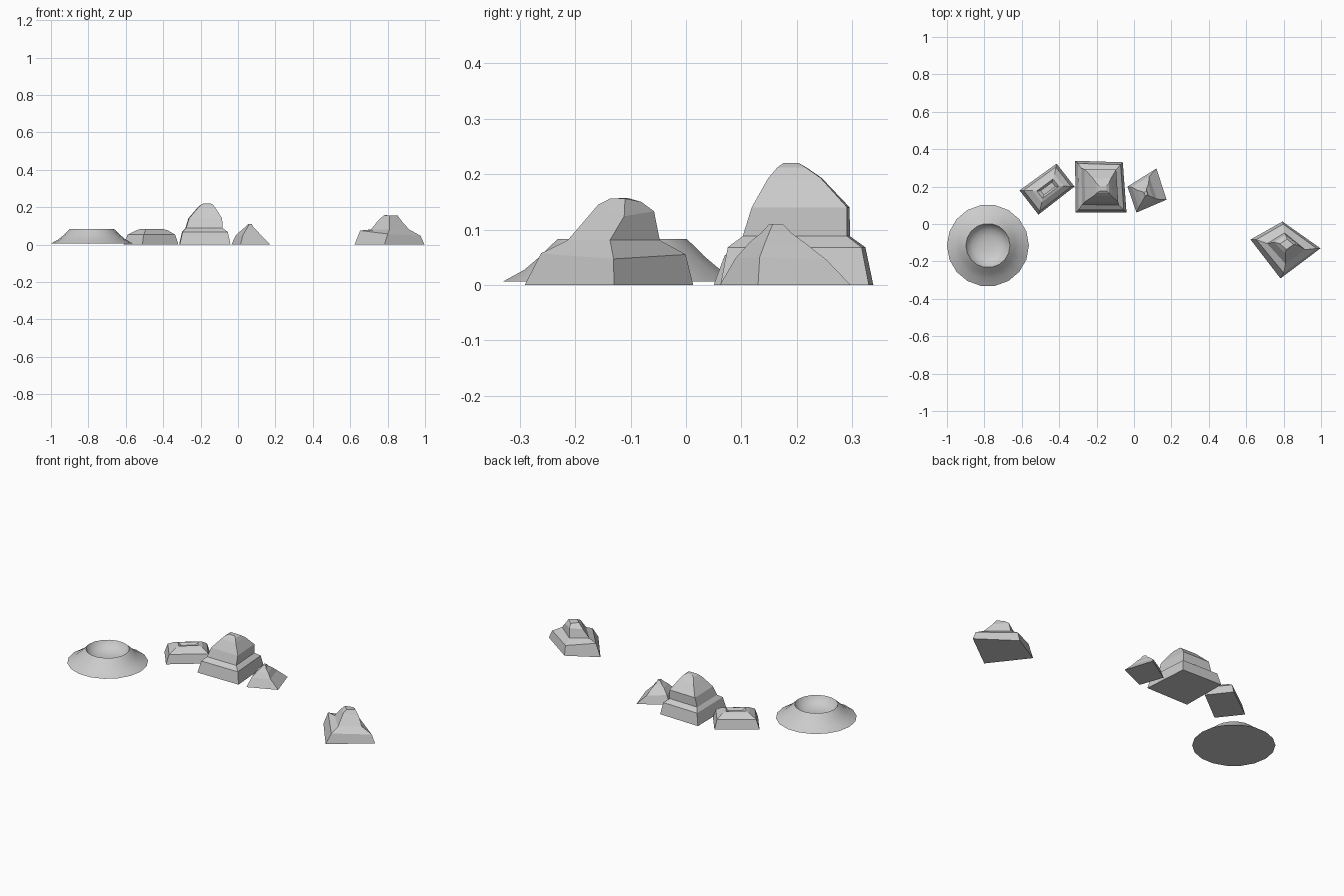
import bpy
import math

if "Cube" in bpy.data.objects:
    bpy.data.objects.remove(bpy.data.objects["Cube"])


def make_object(name, verts, faces):
    mesh = bpy.data.meshes.new(name)
    mesh.from_pydata(verts, [], faces)
    mesh.update()
    obj = bpy.data.objects.new(name, mesh)
    bpy.context.collection.objects.link(obj)
    return obj


def loft(name, rings):
    """Skin a stack of equal-sized rings and cap both ends."""
    n = len(rings[0])
    verts = [p for ring in rings for p in ring]
    faces = [tuple(reversed(range(n)))]
    for k in range(len(rings) - 1):
        for i in range(n):
            j = (i + 1) % n
            faces.append((k * n + i, k * n + j, (k + 1) * n + j, (k + 1) * n + i))
    faces.append(tuple(range(len(verts) - n, len(verts))))
    return make_object(name, verts, faces)


def rock(name, base, levels):
    """Stepped rock: four base corners, then levels (z, u0, u1, v0, v1)
    measured as fractions across the base. z may be one value per corner."""
    a, b, c, d = base

    def at(u, v, z):
        x, y = [(a[k] * (1 - u) + b[k] * u) * (1 - v) + (d[k] * (1 - u) + c[k] * u) * v
                for k in range(2)]
        return (x, y, z)

    rings = [[(x, y, 0) for x, y in base]]
    for z, u0, u1, v0, v1 in levels:
        zs = z if isinstance(z, tuple) else (z,) * 4
        uv = [(u0, v0), (u1, v0), (u1, v1), (u0, v1)]
        rings.append([at(u, v, h) for (u, v), h in zip(uv, zs)])
    return loft(name, rings)


# Large central rock
rock("large_rock",
     [(-.312, .062), (-.04, .062), (-.06, .33), (-.315, .338)],
     [(.068, .06, .95, .05, .95),
      (.088, .13, .85, .15, .85),
      (.14, .19, .85, .21, .85),
      (.193, .36, .73, .32, .67),
      (.212, .43, .68, .38, .57),
      (.22, .49, .63, .42, .52)])

# Low rock on the left with a shallow hollow on top
rock("low_rock",
     [(-.612, .18), (-.511, .05), (-.318, .2), (-.414, .323)],
     [(.053, .08, .93, .07, .94),
      (.077, .26, .75, .22, .82),
      (.083, .35, .66, .29, .73),
      (.068, .42, .60, .36, .67)])

# Small pointed rock on the right of the group
rock("small_rock",
     [(-.035, .2), (.013, .061), (.174, .13), (.12, .297)],
     [((.05, .048, .05, .045), .10, .86, .12, .72),
      (.077, .30, .75, .25, .62),
      (.094, .40, .66, .35, .53),
      (.11, .48, .60, .42, .50)])

# Lone rock at the far right
rock("lone_rock",
     [(.623, -.083), (.783, -.291), (.997, -.13), (.794, .013)],
     [((.075, .057, .047, .055), .06, .95, .12, .95),
      (.081, .25, .82, .27, .78),
      ((.128, .145, .124, .133), .30, .64, .42, .76),
      ((.157, .156, .156, .15), .40, .58, .50, .70)])

# Crater: flared outer slope, sharp rim and rounded bowl
SIDES = 18
profile = [(.219, .006), (.180, .027), (.150, .052), (.130, .072), (.118, .083),
           (.108, .064), (.085, .045), (.055, .034), (.02, .03)]
crater = loft("crater", [
    [(-.781 + r * math.cos(2 * math.pi * i / SIDES + math.pi),
      -.115 + r * math.sin(2 * math.pi * i / SIDES + math.pi), z) for i in range(SIDES)]
    for r, z in profile])
bpy.context.view_layer.objects.active = crater
crater.select_set(True)
bpy.ops.object.shade_smooth_by_angle(angle=math.radians(40))
